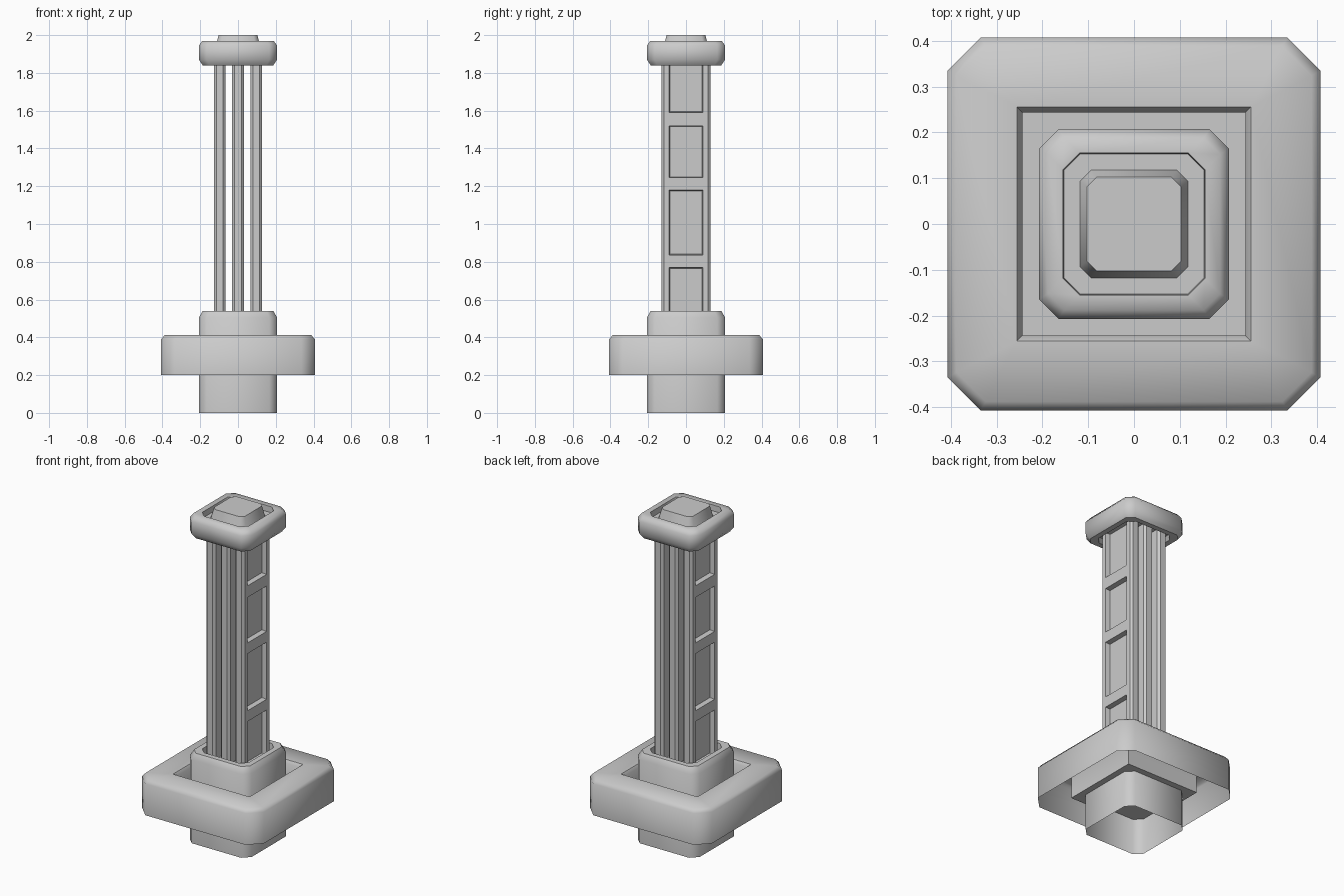
import bpy, bmesh
from mathutils import Vector
from math import radians

if "Cube" in bpy.data.objects:
    bpy.data.objects.remove(bpy.data.objects["Cube"])


def finish(bm, name, smooth=False):
    me = bpy.data.meshes.new(name)
    bm.to_mesh(me)
    bm.free()
    ob = bpy.data.objects.new(name, me)
    bpy.context.collection.objects.link(ob)
    if smooth:
        bpy.ops.object.select_all(action='DESELECT')
        ob.select_set(True)
        bpy.context.view_layer.objects.active = ob
        bpy.ops.object.shade_smooth_by_angle(angle=radians(50))
    return ob


def octagon(h, c):
    k = h - c
    return [(h, -k), (h, k), (k, h), (-k, h), (-h, k), (-h, -k), (-k, -h), (k, -h)]


def loft(name, rings, cap_bottom=False):
    """Stack chamfered squares given as (half width, corner cut, z); last ring is capped."""
    bm = bmesh.new()
    loops = [[bm.verts.new((x, y, z)) for x, y in octagon(h, c)] for h, c, z in rings]
    for a, b in zip(loops, loops[1:]):
        for i in range(8):
            j = (i + 1) % 8
            bm.faces.new((a[i], a[j], b[j], b[i]))
    bm.faces.new(loops[-1])
    if cap_bottom:
        bm.faces.new(loops[0][::-1])
    bmesh.ops.remove_doubles(bm, verts=bm.verts, dist=1e-5)
    return finish(bm, name, True)


# Plinth: open underneath, socket in the top for the shaft
loft("plinth", [(.207, .042, 0), (.207, .042, .505), (.187, .036, .54),
                (.155, .036, .54), (.152, .036, .50)])

# Collar: wide open-bottomed block with a square recess around the plinth
loft("collar", [(.407, .072, .2), (.407, .072, .39), (.388, .064, .412),
                (.256, 0, .412), (.244, 0, .395), (.244, 0, .22)])

# Capital: bevelled block, sockets above and below, tapered top stud
loft("capital", [(.152, .036, 1.875), (.155, .036, 1.84), (.187, .036, 1.84),
                 (.207, .042, 1.87), (.207, .042, 1.945), (.188, .036, 1.97),
                 (.155, .036, 1.97), (.153, .036, 1.935), (.118, .025, 1.935),
                 (.103, .022, 2.0)], cap_bottom=True)


# Shaft slats: chamfered upright plates, outer ones with recessed panels
PANELS = [(.50, .77), (.835, 1.18), (1.245, 1.52), (1.59, 1.875)]
Z0, Z1 = .49, 1.885
PANEL_Y = .09


def slat(name, x, side=0):
    bm = bmesh.new()
    bmesh.ops.create_cube(bm, size=1)
    for v in bm.verts:
        v.co = (x + v.co.x * .062, v.co.y * .26, (Z0 + Z1) / 2 + v.co.z * (Z1 - Z0))
    uprights = [e for e in bm.edges if abs(e.verts[0].co.z - e.verts[1].co.z) > .5]
    bmesh.ops.bevel(bm, geom=uprights, offset=.013, segments=1, affect='EDGES')
    if side:
        cuts = [((0, 0, z), (0, 0, 1)) for p in PANELS for z in p]
        cuts += [((0, s * PANEL_Y, 0), (0, 1, 0)) for s in (-1, 1)]
        for co, no in cuts:
            bmesh.ops.bisect_plane(bm, geom=bm.verts[:] + bm.edges[:] + bm.faces[:],
                                   plane_co=Vector(co), plane_no=Vector(no))
        bm.normal_update()
        panels = []
        for f in bm.faces:
            c = f.calc_center_median()
            if (f.normal.x * side > .9 and abs(c.y) < PANEL_Y
                    and any(a < c.z < b for a, b in PANELS)):
                panels.append(f)
        bmesh.ops.inset_individual(bm, faces=panels, thickness=.007, depth=-.028)
    finish(bm, name)


slat("slat_left", -.097, -1)
slat("slat_middle", 0)
slat("slat_right", .097, 1)
